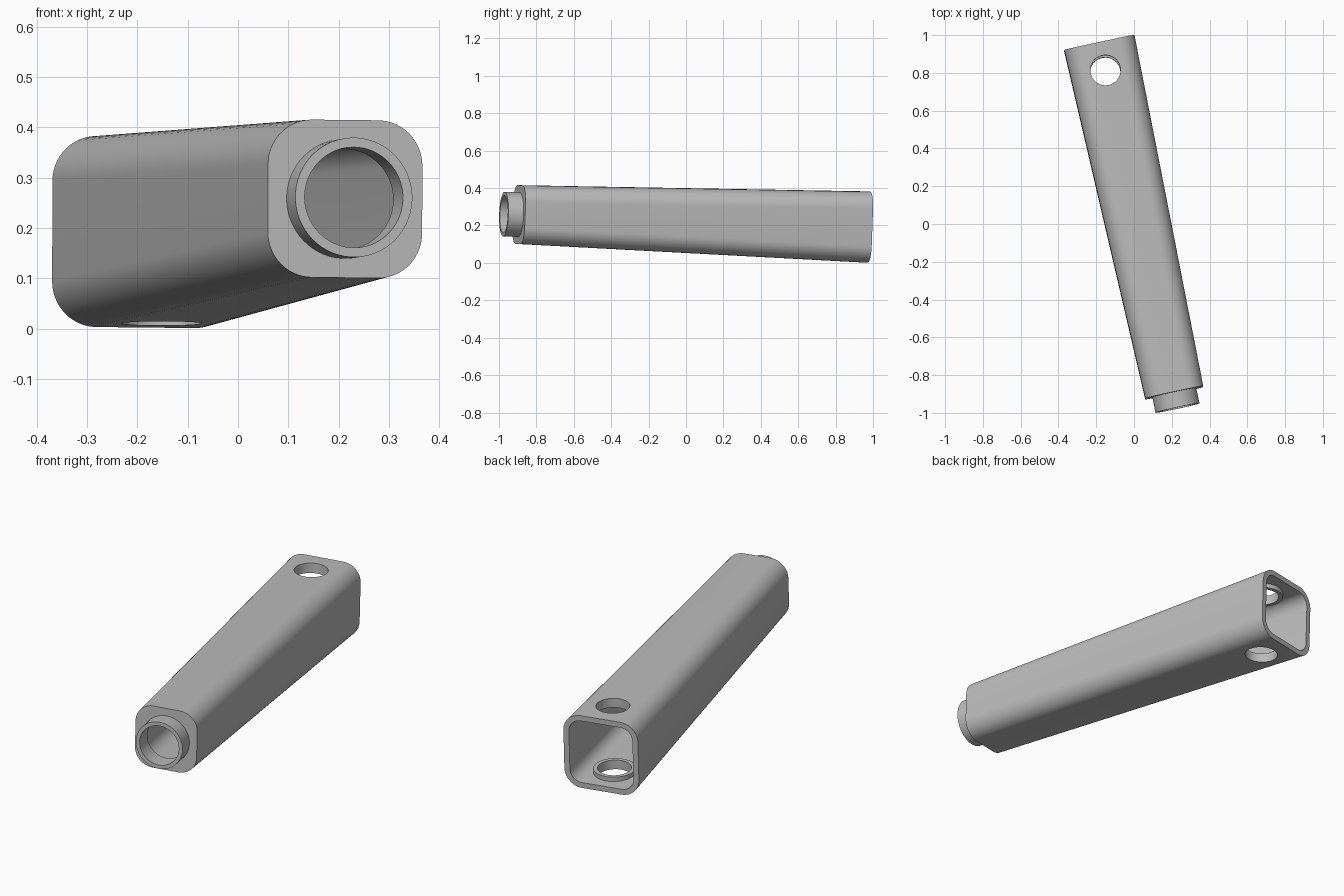
import bpy, bmesh
from math import cos, sin, pi, radians
from mathutils import Matrix, Vector

cube = bpy.data.objects.get("Cube")
if cube:
    bpy.data.objects.remove(cube, do_unlink=True)

LENGTH = 1.893
FRONT, BACK = 0.157, 0.19      # half widths of the tapered tube
WALL, CORNER = 0.028, 0.09
COLLAR = 0.083
HOLE_Y = LENGTH - 0.153
STEPS = 14                     # segments in each rounded corner

grey = bpy.data.materials.new("plain grey")
grey.use_nodes = True
grey.diffuse_color = (0.5, 0.5, 0.5, 1)
grey.node_tree.nodes["Principled BSDF"].inputs["Base Color"].default_value = (0.5, 0.5, 0.5, 1)


def square_ring(half, radius, y):
    """Rounded square section across the tube axis."""
    pts = []
    for q in range(4):
        mid = pi / 2 * q + pi / 4
        cx = (half - radius) * (1 if cos(mid) > 0 else -1)
        cz = (half - radius) * (1 if sin(mid) > 0 else -1)
        for j in range(STEPS + 1):
            a = pi / 2 * (q + j / STEPS)
            pts.append((cx + radius * cos(a), y, cz + radius * sin(a)))
    return pts


def round_ring(radius, y):
    """Circle with as many points as the rounded square."""
    n = 4 * (STEPS + 1)
    angles = [2 * pi * (i + 0.5) / n for i in range(n)]
    return [(radius * cos(a), y, radius * sin(a)) for a in angles]


def make_object(name, bm):
    bmesh.ops.recalc_face_normals(bm, faces=bm.faces[:])
    mesh = bpy.data.meshes.new(name)
    bm.to_mesh(mesh)
    bm.free()
    mesh.materials.append(grey)
    obj = bpy.data.objects.new(name, mesh)
    bpy.context.collection.objects.link(obj)
    return obj


def upright_cylinder(name, radius, bottom, top):
    bm = bmesh.new()
    bmesh.ops.create_cone(bm, cap_ends=True, segments=64, radius1=radius, radius2=radius,
                          depth=top - bottom,
                          matrix=Matrix.Translation((0, HOLE_Y, (top + bottom) / 2)))
    obj = make_object(name, bm)
    obj.hide_render = True
    return obj


# Hollow tapered tube and front collar as one closed skin
rings = [
    square_ring(FRONT, CORNER, 0),
    square_ring(BACK, CORNER, LENGTH),
    square_ring(BACK - WALL, CORNER - WALL, LENGTH),
    square_ring(FRONT - WALL, CORNER - WALL, 0.01),
    round_ring(0.1, 0.01),
    round_ring(0.1, -COLLAR),
    round_ring(0.119, -COLLAR),
    round_ring(0.119, 0),
]
bm = bmesh.new()
loops = [[bm.verts.new(p) for p in ring] for ring in rings]
for a, b in zip(loops, loops[1:] + loops[:1]):
    for i in range(len(a)):
        k = (i + 1) % len(a)
        bm.faces.new((a[i], a[k], b[k], b[i]))
tube = make_object("tapered_handle_tube", bm)

# Raised rims inside both walls, then one hole through everything
helpers = [
    (upright_cylinder("upper_rim", 0.1, 0.138, 0.175), 'UNION'),
    (upright_cylinder("lower_rim", 0.1, -0.175, -0.138), 'UNION'),
    (upright_cylinder("cross_hole_cutter", 0.08, -0.4, 0.4), 'DIFFERENCE'),
]
bpy.context.view_layer.objects.active = tube
tube.select_set(True)
for helper, operation in helpers:
    mod = tube.modifiers.new(helper.name, 'BOOLEAN')
    mod.operation = operation
    mod.solver = 'EXACT'
    mod.object = helper
    bpy.ops.object.modifier_apply(modifier=mod.name)
    bpy.data.objects.remove(helper, do_unlink=True)
bpy.ops.object.shade_smooth_by_angle(angle=radians(30))

# Resting pose: turned, tipped up at the collar, slightly rolled
turn = (Matrix.Rotation(radians(12.1), 4, 'Z')
        @ Matrix.Rotation(radians(-2), 4, 'X')
        @ Matrix.Rotation(radians(0.6), 4, 'Y'))
tube.matrix_world = Matrix.Translation(Vector((0.213, -0.893, 0.258))) @ turn
